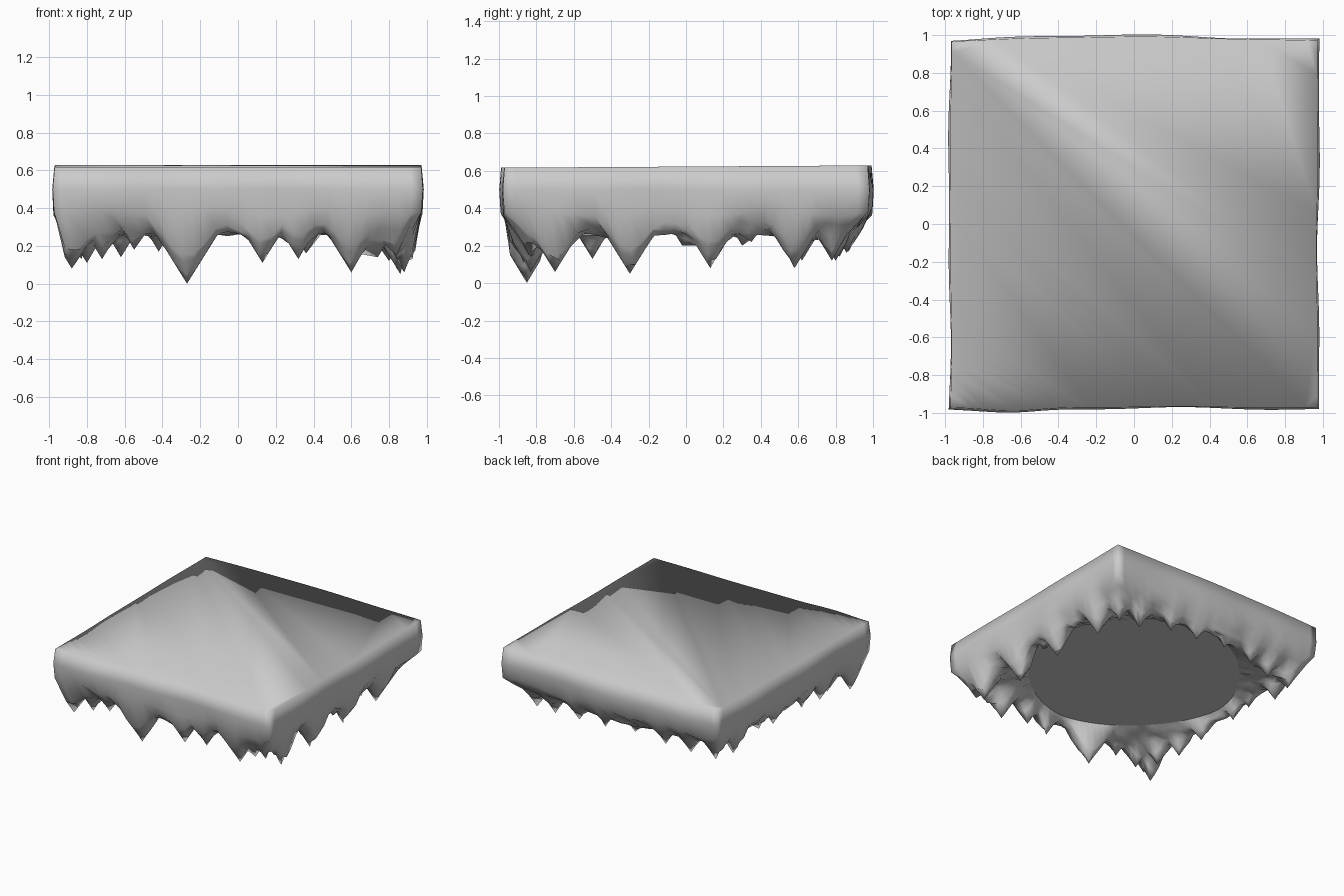
import bpy, bmesh, math, random
from mathutils import Vector

if "Cube" in bpy.data.objects:
    bpy.data.objects.remove(bpy.data.objects["Cube"])

random.seed(4)
SIDE = 32          # columns per side of the square
HALF = 0.97
TOP = 0.617
ROWS = 9           # rows across the underside rim
CEILING = 0.31     # height of the closed underside inside the icicle ring

# icicle tips (x, y, z) on each side and in the corners
tips = [
    # front
    (-0.72, -0.84, 0.13), (-0.55, -0.87, 0.18), (-0.27, -0.85, 0.0), (0.13, -0.87, 0.11),
    (0.32, -0.86, 0.13), (0.60, -0.83, 0.06), (0.74, -0.83, 0.14),
    # right
    (0.88, -0.70, 0.06), (0.86, -0.30, 0.05), (0.87, -0.02, 0.20), (0.86, 0.13, 0.08),
    (0.87, 0.35, 0.22), (0.84, 0.58, 0.08),
    # back
    (0.62, 0.80, 0.12), (0.36, 0.86, 0.16), (0.12, 0.87, 0.17), (-0.15, 0.87, 0.20),
    (-0.42, 0.86, 0.17), (-0.62, 0.82, 0.14),
    # left
    (-0.86, 0.62, 0.12), (-0.87, 0.30, 0.20), (-0.87, 0.12, 0.17), (-0.87, -0.25, 0.16),
    (-0.86, -0.50, 0.13), (-0.80, -0.68, 0.11),
    # corners
    (0.84, -0.84, 0.15), (-0.88, -0.86, 0.08), (-0.83, 0.80, 0.13), (0.80, 0.78, 0.12),
]


def square_point(i):
    """Unit square perimeter point, counter-clockwise from the front left."""
    side, k = divmod(i, SIDE)
    u = -1 + 2 * k / SIDE
    return [(u, -1), (1, u), (-u, 1), (-1, -u)][side]


def hang(x, y, base):
    """Height of the underside: base surface pulled down into cones."""
    return min([base] + [t[2] + 1.6 * math.hypot(x - t[0], y - t[1]) for t in tips])


bm = bmesh.new()
N = SIDE * 4
rings = [[] for _ in range(3 + ROWS)]
for i in range(N):
    sx, sy = square_point(i)
    a = math.pi * 8 * i / N
    wob = 0.006 * math.sin(a * 1.25) + 0.005 * math.sin(a * 2.5 + 1)
    # slight outward swell of the front and back walls
    swell = 0.020 * math.cos(math.pi * sx / 2) if sy == 1 else 0
    if sy == -1:
        swell = -0.018 * math.exp(-((sx + 0.65) / 0.2) ** 2)
    # snow wall, gently bulged
    for r, (h, z) in enumerate([(HALF, TOP), (HALF + 0.008, 0.50), (HALF, 0.38)]):
        h += wob * (0.3, 0.8, 1)[r]
        zz = z + (0.006 * (1 + sy) if r == 0 else 0.02 * math.sin(a * 3) * (r == 2))
        rings[r].append(bm.verts.new((sx * h, sy * h + swell, zz)))
    # underside from the wall inward to a rounded rim
    s = 0.84 / (abs(sx) ** 1.7 + abs(sy) ** 1.7) ** (1 / 1.7)
    for r in range(ROWS):
        t = (r + 1) / ROWS
        h = (HALF - 0.01) * (1 - t) + s * t
        x, y = sx * h, sy * h
        base = 0.37 - 0.06 * t - 0.08 * math.sin(math.pi * t ** 0.8) + random.uniform(-0.012, 0.012)
        z = CEILING if r == ROWS - 1 else hang(x, y, base)
        rings[3 + r].append(bm.verts.new((x, y, z)))

# sharpen each icicle by snapping the closest point to its tip
under = [v for ring in rings[3:-1] for v in ring]
for t in tips:
    v = min(under, key=lambda v: (v.co.xy - Vector(t[:2])).length)
    v.co = t

# skin the rings, then close the flat top and the inner ceiling
for upper, lower in zip(rings, rings[1:]):
    for i in range(N):
        j = (i + 1) % N
        bm.faces.new((upper[i], lower[i], lower[j], upper[j]))
for f in bm.faces:
    f.smooth = True
ceiling = bm.faces.new(rings[-1][::-1])
top = bm.faces.new(rings[0])
top.smooth = True

mesh = bpy.data.meshes.new("icicle_snow_cap")
bm.to_mesh(mesh)
bm.free()
cap = bpy.data.objects.new("icicle_snow_cap", mesh)
bpy.context.collection.objects.link(cap)
